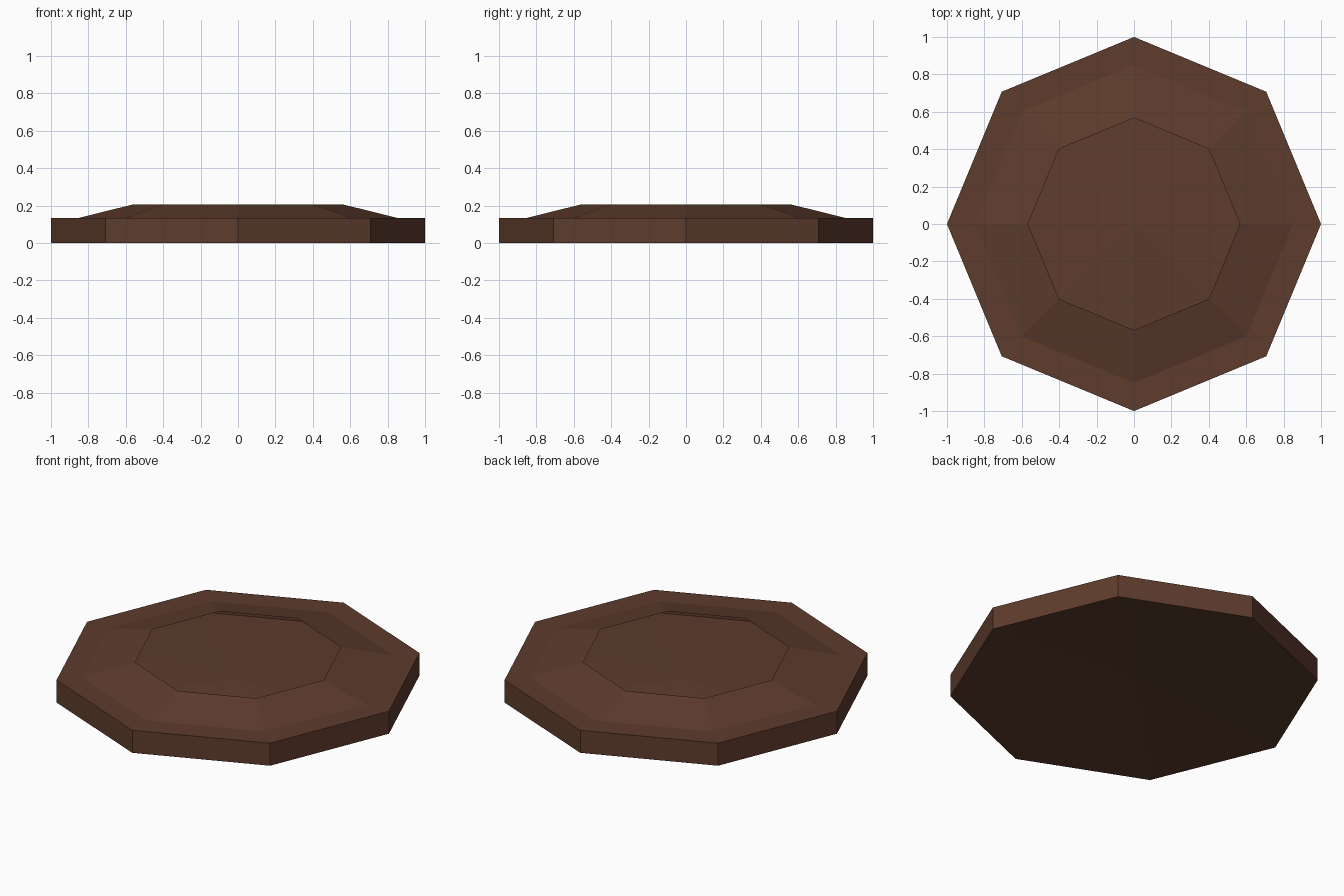
import bpy, bmesh, math

if "Cube" in bpy.data.objects:
    bpy.data.objects.remove(bpy.data.objects["Cube"])

SIDES = 8

brown = bpy.data.materials.new("dark_brown")
brown.diffuse_color = (0.112, 0.045, 0.026, 1)
brown.use_nodes = True
brown.node_tree.nodes["Principled BSDF"].inputs["Base Color"].default_value = brown.diffuse_color


def lathe(name, profile, centre_z, mat):
    """Turn a (radius, height) profile into a faceted shell, open above, with a fan floor."""
    bm = bmesh.new()
    rings = []
    for r, z in profile:
        rings.append([bm.verts.new((r * math.cos(2 * math.pi * i / SIDES),
                                    r * math.sin(2 * math.pi * i / SIDES), z))
                      for i in range(SIDES)])
    centre = bm.verts.new((0, 0, centre_z))
    for i in range(SIDES):
        j = (i + 1) % SIDES
        bm.faces.new((centre, rings[0][j], rings[0][i]))
        for low, high in zip(rings, rings[1:]):
            bm.faces.new((low[i], low[j], high[j], high[i]))
    mesh = bpy.data.meshes.new(name)
    bm.to_mesh(mesh)
    bm.free()
    mesh.materials.append(mat)
    obj = bpy.data.objects.new(name, mesh)
    bpy.context.collection.objects.link(obj)
    return obj


# Hollow octagonal dish: raised floor, side wall, flat rim, sloped lip around the opening
lathe("octagonal_dish", [
    (1, 0), (1, 0.135), (0.85, 0.135), (0.567, 0.205),
], 0.06, brown)
